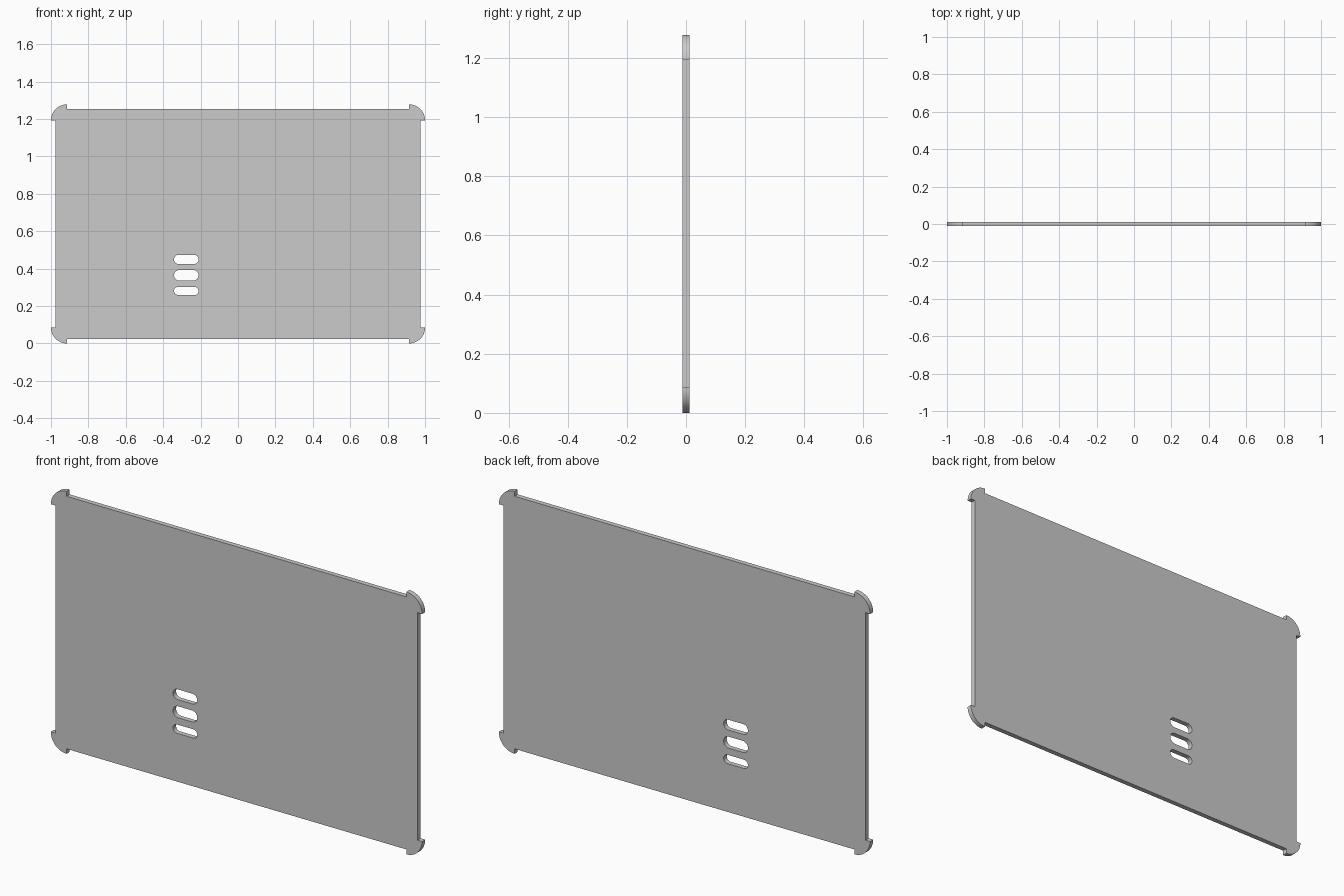
import bpy, bmesh
from math import pi, sin, cos, radians

if "Cube" in bpy.data.objects:
    bpy.data.objects.remove(bpy.data.objects["Cube"])

W, H, T = 1.0, 1.278, 0.024      # half width, height, thickness
R = 0.085                        # corner bumper radius
INSET = 0.024                    # panel edge set back from the bumpers


def arc(cx, cz, r, a0, a1, n=16):
    return [(cx + r * cos(a0 + (a1 - a0) * i / n),
             cz + r * sin(a0 + (a1 - a0) * i / n)) for i in range(n + 1)]


def corner(sx, sz):
    """Bumper corner, listed from the side edge to the top/bottom edge."""
    h = H / 2
    pts = [(W - INSET, h - R)]
    pts += arc(W - R, h - R, R, 0, pi / 2)
    pts += [(W - R, h - INSET)]
    return [(sx * x, h + sz * z) for x, z in pts]


def slot(x0, x1, z0, z1):
    r, zc = (z1 - z0) / 2, (z0 + z1) / 2
    return (arc(x1 - r, zc, r, -pi / 2, pi / 2)
            + arc(x0 + r, zc, r, pi / 2, 3 * pi / 2))


# Panel outline with four bumper corners, counter-clockwise
outline = (corner(1, 1) + corner(-1, 1)[::-1]
           + corner(-1, -1) + corner(1, -1)[::-1])

# Three vent slots
slots = [slot(-0.342, -0.211, z0, z1)
         for z0, z1 in ((0.259, 0.302), (0.336, 0.392), (0.424, 0.474))]

# Filled, extruded profile
curve = bpy.data.curves.new("panel_profile", 'CURVE')
curve.dimensions = '2D'
curve.fill_mode = 'BOTH'
curve.extrude = T / 2
for loop in [outline] + slots:
    s = curve.splines.new('POLY')
    s.points.add(len(loop) - 1)
    for p, (x, z) in zip(s.points, loop):
        p.co = (x, z, 0, 1)
    s.use_cyclic_u = True

panel = bpy.data.objects.new("slotted_panel", curve)
bpy.context.collection.objects.link(panel)
panel.rotation_euler = (radians(90), 0, 0)
bpy.context.view_layer.objects.active = panel
panel.select_set(True)
bpy.ops.object.convert(target='MESH')
bpy.ops.object.transform_apply(location=False, rotation=True, scale=False)

# Weld the faces to the rim and smooth the round edges
panel = bpy.context.object
bm = bmesh.new()
bm.from_mesh(panel.data)
bmesh.ops.remove_doubles(bm, verts=bm.verts, dist=1e-5)
bmesh.ops.recalc_face_normals(bm, faces=bm.faces)
bm.to_mesh(panel.data)
bm.free()
bpy.ops.object.shade_smooth_by_angle(angle=radians(30))
